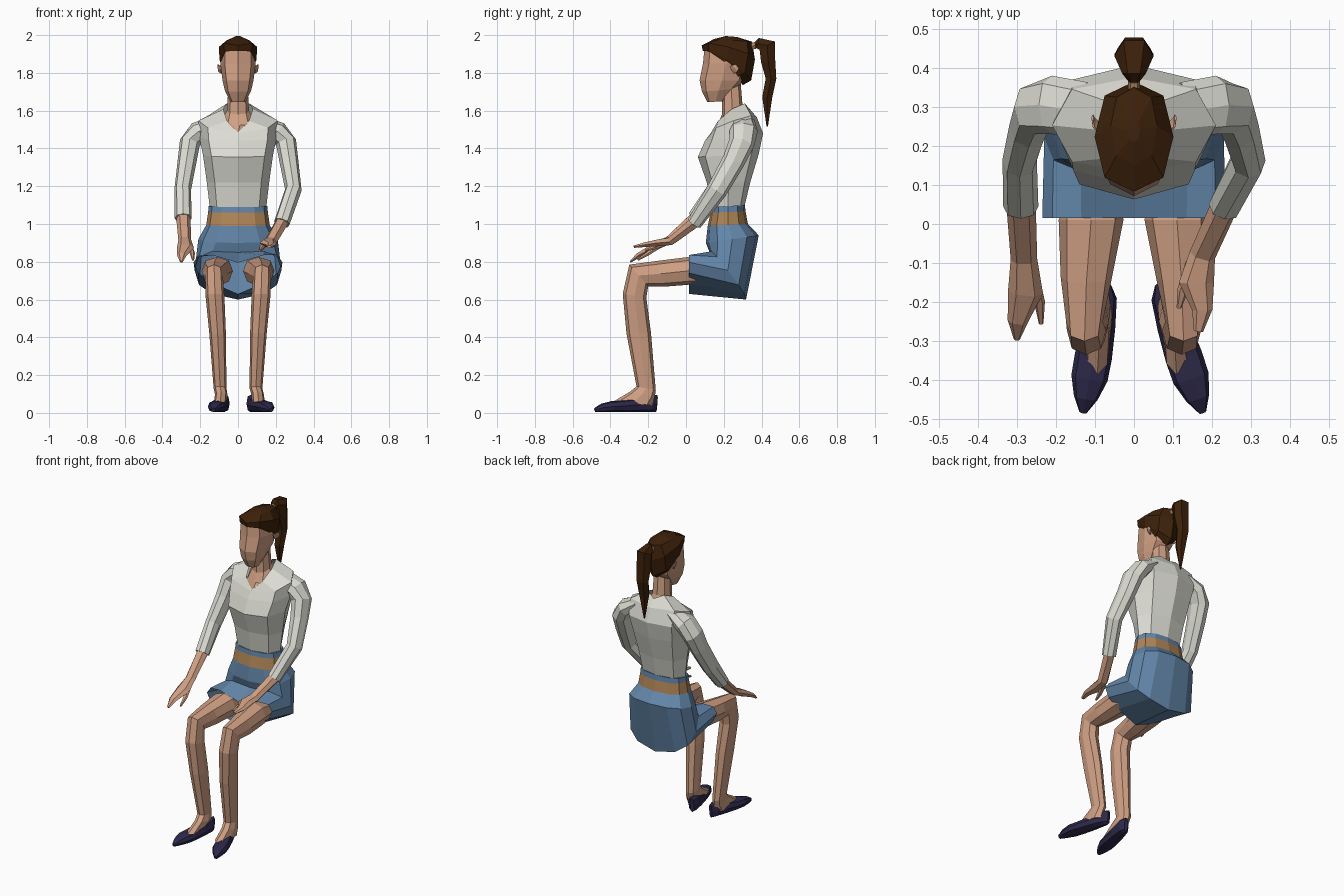
import bpy, bmesh, math
from mathutils import Vector


def material(name, r, g, b):
    m = bpy.data.materials.new(name)
    m.diffuse_color = (r, g, b, 1)
    return m


SKIN = material("skin", .63, .35, .23)
SHIRT = material("off white cloth", .72, .72, .66)
BLUE = material("blue cloth", .125, .24, .40)
BELT = material("tan leather", .42, .23, .095)
HAIR = material("dark brown hair", .046, .015, .003)
NAVY = material("navy shoe", .026, .022, .07)


def spow(v, e):
    return math.copysign(abs(v) ** e, v) if abs(v) > 1e-6 else 0.0


def loft(name, rings, mats, bands=None, caps=(True, True)):
    """Skin a list of equal rings; bands gives the material of each band."""
    bm = bmesh.new()
    rows = [[bm.verts.new((p.x, p.y, max(p.z, 0))) for p in r] for r in rings]
    n = len(rows[0])
    for k, (a, b) in enumerate(zip(rows, rows[1:])):
        for i in range(n):
            j = (i + 1) % n
            f = bm.faces.new((a[i], a[j], b[j], b[i]))
            f.material_index = bands[k] if bands else 0
    if caps[0]:
        bm.faces.new(rows[0])
    if caps[1]:
        bm.faces.new(rows[-1])
    bmesh.ops.recalc_face_normals(bm, faces=bm.faces)
    me = bpy.data.meshes.new(name)
    bm.to_mesh(me)
    bm.free()
    for m in mats:
        me.materials.append(m)
    ob = bpy.data.objects.new(name, me)
    bpy.context.collection.objects.link(ob)
    return ob


def ring(fy, fz, by, bz, w, xc=0, lift=0, e=.85, n=8):
    """Tilted oval through a front and a back point; lift raises its sides."""
    out = []
    for i in range(n):
        a = 2 * math.pi * i / n
        c, s = spow(math.cos(a), e), spow(math.sin(a), e)
        out.append(Vector((xc + w * s, (fy + by) / 2 + (fy - by) / 2 * c,
                           (fz + bz) / 2 + (fz - bz) / 2 * c + lift * abs(s))))
    return out


def tube(path, side=1, e=.9, n=6):
    """Rings along a path of (x, y, z, half width, half height)."""
    pts = [Vector((side * p[0], p[1], p[2])) for p in path]
    out = []
    for k, p in enumerate(path):
        t = (pts[min(k + 1, len(pts) - 1)] - pts[max(k - 1, 0)]).normalized()
        u = Vector((1, 0, 0))
        u = (u - t * t.dot(u)).normalized()
        v = u.cross(t)
        out.append([pts[k] + u * p[3] * spow(math.cos(2 * math.pi * i / n), e)
                    + v * p[4] * spow(math.sin(2 * math.pi * i / n), e)
                    for i in range(n)])
    return out


# Shirt body, open at the V neck
loft("shirt", [
    ring(.135, 1.085, .31, 1.095, .15),
    ring(.11, 1.22, .34, 1.22, .165),
    ring(.063, 1.355, .385, 1.37, .185, e=.8),
    ring(.10, 1.44, .408, 1.48, .205, e=.8),
    ring(.13, 1.48, .375, 1.565, .21, lift=.025, e=.8),
    ring(.145, 1.485, .335, 1.61, .078, lift=.06)],
    [SHIRT], caps=(True, False))

# Skirt with belt, bending forward over the lap to an open hem
loft("skirt", [
    ring(.133, 1.09, .312, 1.10, .155, n=12),
    ring(.13, 1.06, .315, 1.067, .158, n=12),
    ring(.115, .99, .328, 1.0, .168, n=12),
    ring(.105, .90, .385, .94, .21, n=12),
    ring(.125, .85, .318, .60, .23, lift=.03, e=.75, n=12),
    ring(.015, .795, .015, .63, .235, lift=.085, e=.8, n=12)],
    [BLUE, BELT], [0, 1, 0, 0, 0], caps=(True, False))

# Neck and chest skin
loft("neck", [
    ring(.148, 1.475, .32, 1.56, .075, lift=.05),
    ring(.19, 1.58, .30, 1.62, .058),
    ring(.19, 1.69, .29, 1.74, .052)], [SKIN])

# Head
loft("head", [
    ring(.113, 1.645, .20, 1.65, .04),
    ring(.085, 1.70, .26, 1.715, .07),
    ring(.072, 1.76, .31, 1.76, .082),
    ring(.09, 1.85, .335, 1.85, .094),
    ring(.098, 1.935, .33, 1.92, .09)], [SKIN])

# Hair cap with a sloping hairline
loft("hair", [
    ring(.092, 1.915, .30, 1.735, .088, lift=.03),
    ring(.088, 1.92, .345, 1.76, .098, lift=.03),
    ring(.083, 1.945, .365, 1.87, .101, lift=.03),
    ring(.15, 1.98, .35, 1.965, .06),
    ring(.21, 1.995, .27, 1.99, .015)], [HAIR], caps=(False, True))

# Hair tie and ponytail
loft("hair_tie", tube([(0, .345, 1.94, .016, .02),
                       (0, .366, 1.945, .016, .02)]), [BELT])
loft("ponytail", tube([
    (0, .362, 1.945, .012, .014), (0, .385, 1.955, .03, .034),
    (0, .43, 1.945, .05, .052), (0, .435, 1.86, .05, .043),
    (0, .45, 1.77, .042, .032), (0, .43, 1.67, .032, .03),
    (0, .43, 1.515, .004, .004)]), [HAIR])

# Arms: shared upper arm, different forearm and hand on each side
upper = [(.12, .295, 1.535, .04, .07), (.21, .305, 1.49, .055, .075),
         (.255, .295, 1.43, .055, .068), (.27, .25, 1.33, .05, .06),
         (.293, .165, 1.18, .044, .055)]
forearms = {
    "left": (-1, [(.29, .045, 1.03, .045, .04)],
             [(.29, .06, 1.045, .038, .034), (.282, -.09, .915, .034, .024),
              (.278, -.175, .875, .045, .022), (.298, -.25, .835, .026, .015),
              (.30, -.295, .80, .008, .006)],
             [(.26, -.13, .89, .016, .014), (.242, -.2, .845, .014, .012),
              (.238, -.255, .81, .006, .006)]),
    "right": (1, [(.232, .045, 1.005, .042, .04)],
              [(.238, .06, 1.02, .036, .034), (.175, -.08, .91, .034, .024),
               (.16, -.15, .90, .045, .02), (.175, -.22, .89, .026, .014),
               (.165, -.275, .88, .012, .007)],
              [(.15, -.1, .9, .018, .014), (.125, -.17, .875, .014, .012),
               (.115, -.215, .86, .006, .006)])}
for label, (s, cuff, hand, thumb) in forearms.items():
    loft(label + "_sleeve", tube(upper + cuff, s, n=8), [SHIRT])
    loft(label + "_hand", tube(hand, s), [SKIN])
    loft(label + "_thumb", tube(thumb, s), [SKIN])

# Legs, shoes and ears; heel and toe set the turn of each foot
for label, s, heel, toe in (("left", -1, .07, .13), ("right", 1, .065, .175)):
    mid = heel + (toe - heel) * .4
    loft(label + "_leg", [
        ring(.11, .80, .11, .69, .07, s * .11),
        ring(.01, .825, .01, .678, .083, s * .11),
        ring(-.15, .805, -.12, .668, .066, s * .122),
        ring(-.30, .785, -.20, .67, .047, s * .127),
        ring(-.335, .63, -.21, .61, .05, s * .122),
        ring(-.315, .42, -.185, .42, .044, s * .108),
        ring(-.262, .14, -.16, .12, .034, s * .095),
        ring(-.30, .11, -.165, .085, .033, s * (mid - .005)),
        ring(-.385, .06, -.18, .04, .034, s * mid)], [SKIN])
    stations = [(-.155, .09, .012), (-.185, .095, .032), (-.26, .075, .042),
                (-.34, .062, .048), (-.395, .058, .047), (-.445, .045, .031),
                (-.482, .022, .01)]
    loft(label + "_shoe", tube(
        [(heel + (toe - heel) * (-.155 - y) / .325, y, h / 2 + .004, w, h / 2)
         for y, h, w in stations], s, e=.75, n=8), [NAVY])
    loft(label + "_ear", tube([
        (.088, .245, 1.815, .005, .025), (.103, .26, 1.825, .005, .024),
        (.106, .272, 1.835, .003, .014)], s), [SKIN])
